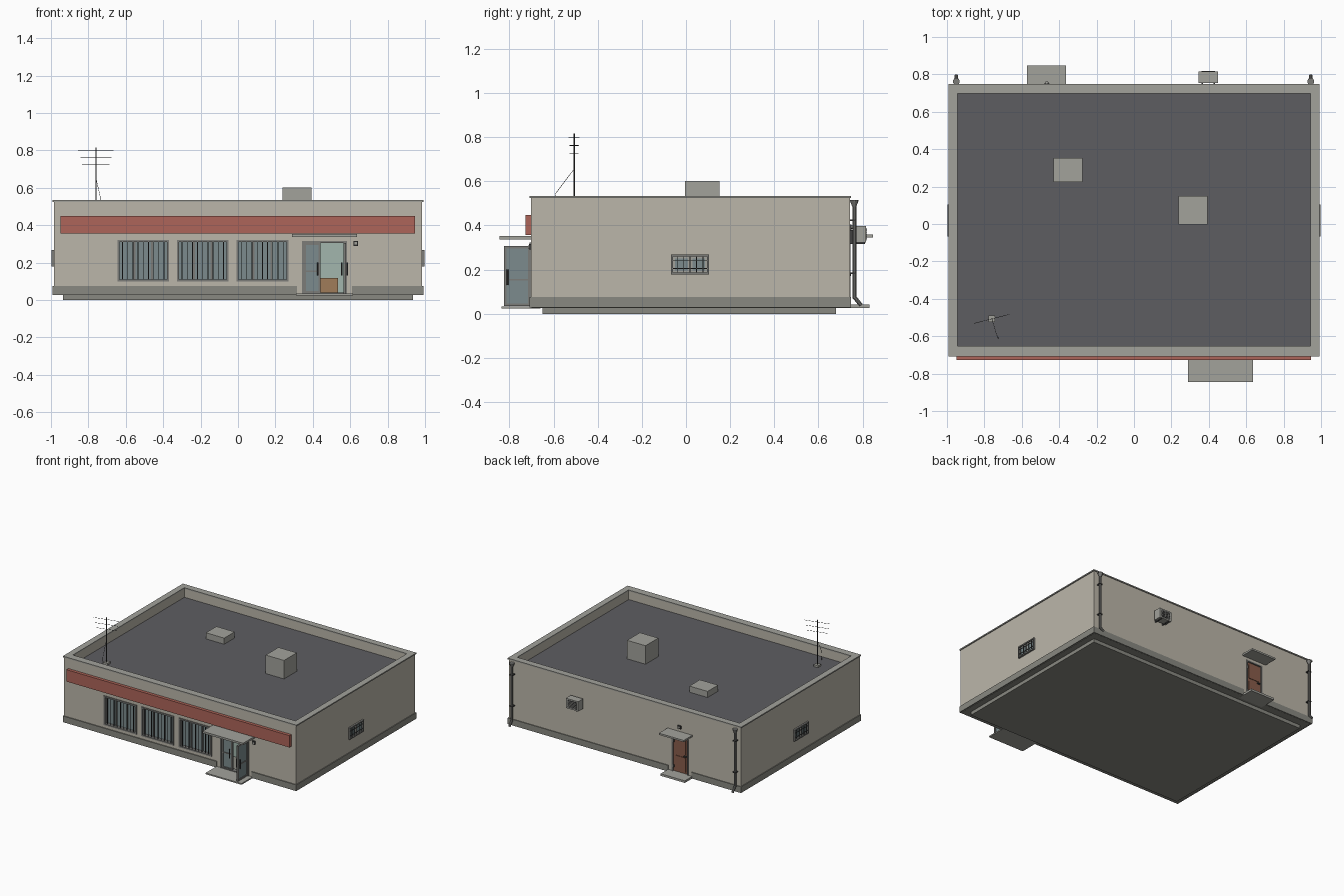
import bpy, bmesh, math
from mathutils import Vector, Matrix


def mat(name, r, g, b):
    m = bpy.data.materials.new(name)
    m.diffuse_color = (r, g, b, 1)
    return m


WALL = mat("wall_render", 0.50, 0.47, 0.40)
PLINTH = mat("plinth_grey", 0.25, 0.25, 0.22)
TRIM = mat("trim_stone", 0.36, 0.36, 0.33)
ROOF = mat("roof_felt", 0.11, 0.11, 0.12)
RED = mat("fascia_red", 0.42, 0.13, 0.10)
GLASS = mat("glass_blue", 0.20, 0.26, 0.27)
FRAME = mat("frame_grey", 0.20, 0.20, 0.19)
DARK = mat("dark_metal", 0.05, 0.05, 0.05)
BROWN = mat("door_brown", 0.25, 0.11, 0.07)
GREEN = mat("interior_green", 0.36, 0.47, 0.42)
WOOD = mat("wood", 0.35, 0.20, 0.10)


def finish(name, bm, m):
    me = bpy.data.meshes.new(name)
    bm.to_mesh(me)
    bm.free()
    ob = bpy.data.objects.new(name, me)
    bpy.context.collection.objects.link(ob)
    if m:
        me.materials.append(m)
    return ob


def boxes(name, m, *specs):
    """Each spec is x0, x1, y0, y1, z0, z1."""
    bm = bmesh.new()
    for x0, x1, y0, y1, z0, z1 in specs:
        mx = Matrix.Translation(((x0 + x1) / 2, (y0 + y1) / 2, (z0 + z1) / 2))
        s = Matrix.Diagonal((abs(x1 - x0), y1 - y0, z1 - z0, 1))
        bmesh.ops.create_cube(bm, size=1, matrix=mx @ s)
    return finish(name, bm, m)


def rods(name, m, *specs, sides=8):
    """Each spec is start, end, start radius, end radius."""
    bm = bmesh.new()
    for a, b, r0, r1 in specs:
        a, b = Vector(a), Vector(b)
        rot = (b - a).to_track_quat('Z', 'Y').to_matrix().to_4x4()
        bmesh.ops.create_cone(bm, cap_ends=True, segments=sides, radius1=r0, radius2=r1,
                              depth=(b - a).length, matrix=Matrix.Translation((a + b) / 2) @ rot)
    return finish(name, bm, m)


def ring(x0, x1, y0, y1, z0, z1, t):
    """Four bars of an upright frame facing y."""
    return [(x0, x0 + t, y0, y1, z0, z1), (x1 - t, x1, y0, y1, z0, z1),
            (x0 + t, x1 - t, y0, y1, z0, z0 + t), (x0 + t, x1 - t, y0, y1, z1 - t, z1)]


def cut(ob, *specs):
    c = boxes("cutter", None, *specs)
    c.hide_render = True
    md = ob.modifiers.new("cut", 'BOOLEAN')
    md.operation, md.solver, md.object = 'DIFFERENCE', 'EXACT', c
    bpy.context.view_layer.objects.active = ob
    bpy.ops.object.modifier_apply(modifier=md.name)
    bpy.data.objects.remove(c)


# Shell: hollow walls with door and window openings
WIN = [-0.645, -0.327, -0.008]
WW, WZ0, WZ1 = 0.277, 0.098, 0.322
walls = boxes("walls", WALL, (-0.985, 0.985, -0.702, 0.742, 0.03, 0.526))
cut(walls, (-0.945, 0.945, -0.655, 0.70, -0.1, 0.7))
cut(walls, *[(x, x + WW, -0.8, -0.6, WZ0, WZ1) for x in WIN],
    (0.343, 0.583, -0.8, -0.6, 0.0, 0.315), (-0.54, -0.40, 0.6, 0.8, 0.0, 0.325))
boxes("foundation", PLINTH, (-0.935, 0.935, -0.65, 0.68, 0, 0.03))
boxes("floor", PLINTH, (-0.98, 0.98, -0.70, 0.74, 0.027, 0.034))
boxes("roof", ROOF, (-0.95, 0.95, -0.66, 0.705, 0.44, 0.46))
boxes("coping", TRIM, (-0.992, 0.992, -0.708, -0.653, 0.525, 0.534),
      (-0.992, 0.992, 0.698, 0.748, 0.525, 0.534),
      (-0.992, -0.945, -0.653, 0.698, 0.525, 0.534),
      (0.945, 0.992, -0.653, 0.698, 0.525, 0.534))
boxes("plinth", PLINTH, (-0.991, 0.315, -0.709, -0.70, 0.028, 0.075),
      (0.61, 0.991, -0.709, -0.70, 0.028, 0.075),
      (-0.991, -0.57, 0.74, 0.748, 0.028, 0.075), (-0.37, 0.991, 0.74, 0.748, 0.028, 0.075),
      (-0.991, -0.983, -0.70, 0.74, 0.028, 0.075), (0.983, 0.991, -0.70, 0.74, 0.028, 0.075))
boxes("fascia_board", RED, (-0.948, 0.945, -0.726, -0.70, 0.357, 0.448))

# Roof boxes
boxes("vent_box", TRIM, (0.238, 0.394, -0.004, 0.151, 0.455, 0.602))
boxes("roof_hatch", TRIM, (-0.43, -0.275, 0.225, 0.352, 0.455, 0.507))

# Barred shop windows
for x in WIN:
    x1 = x + WW
    boxes("shop_window_frame", FRAME, *ring(x, x1, -0.708, -0.67, WZ0, WZ1, 0.011),
          *[(x + WW * f - 0.005, x + WW * f + 0.005, -0.69, -0.67, WZ0, WZ1) for f in (0.33, 0.67)])
    boxes("shop_window_glass", GLASS, (x, x1, -0.682, -0.676, WZ0, WZ1))
    boxes("shop_window_bars", DARK,
          *[(x + WW * i / 10 - 0.002, x + WW * i / 10 + 0.002, -0.703, -0.699, WZ0, WZ1)
            for i in range(1, 10)])

# Entrance: one leaf shut, one leaf swung open, vestibule behind
boxes("entrance_frame", FRAME, *ring(0.343, 0.583, -0.706, -0.67, 0.03, 0.315, 0.009))
boxes("shut_leaf_frame", FRAME, *ring(0.352, 0.441, -0.70, -0.685, 0.036, 0.306, 0.011),
      (0.36, 0.435, -0.70, -0.685, 0.15, 0.158))
boxes("shut_leaf_glass", GLASS, (0.355, 0.438, -0.695, -0.69, 0.04, 0.302))
boxes("open_leaf_frame", FRAME, (0.563, 0.577, -0.825, -0.814, 0.035, 0.306),
      (0.563, 0.577, -0.715, -0.704, 0.035, 0.306), (0.563, 0.577, -0.814, -0.715, 0.035, 0.046),
      (0.563, 0.577, -0.814, -0.715, 0.295, 0.306), (0.563, 0.577, -0.814, -0.715, 0.15, 0.158))
boxes("open_leaf_glass", GLASS, (0.568, 0.572, -0.82, -0.71, 0.04, 0.302))
rods("door_pulls", DARK, ((0.427, -0.711, 0.13), (0.427, -0.711, 0.20), 0.004, 0.004),
     ((0.555, -0.808, 0.13), (0.555, -0.808, 0.20), 0.004, 0.004),
     ((0.585, -0.808, 0.13), (0.585, -0.808, 0.20), 0.004, 0.004))
boxes("vestibule", GREEN, (0.31, 0.62, -0.50, -0.49, 0.03, 0.445),
      (0.30, 0.31, -0.66, -0.49, 0.03, 0.445), (0.62, 0.63, -0.66, -0.49, 0.03, 0.445))
boxes("inner_counter", WOOD, (0.42, 0.535, -0.60, -0.51, 0.03, 0.118))
boxes("entrance_canopy", TRIM, (0.29, 0.635, -0.845, -0.70, 0.337, 0.352))
boxes("entrance_step", TRIM, (0.31, 0.615, -0.835, -0.66, 0.024, 0.034))
boxes("entrance_lamp", DARK, (0.618, 0.641, -0.712, -0.70, 0.29, 0.316))
boxes("entrance_lamp_face", TRIM, (0.623, 0.636, -0.716, -0.71, 0.296, 0.31))

# Side windows with cage grilles, on both sides
for s in (-1, 1):
    def side(name, m, *specs):
        boxes(name, m, *[(s * a, s * b, *rest) for a, b, *rest in specs])
    y0, y1, z0, z1, t = -0.067, 0.104, 0.178, 0.268, 0.009
    side("side_window_frame", FRAME, (0.98, 0.998, y0, y0 + t, z0, z1),
         (0.98, 0.998, y1 - t, y1, z0, z1), (0.98, 0.998, y0 + t, y1 - t, z0, z0 + t),
         (0.98, 0.998, y0 + t, y1 - t, z1 - t, z1))
    side("side_window_sash", TRIM, (0.98, 0.988, y0, y1, z0, z1))
    side("side_window_glass", GLASS, (0.98, 0.99, -0.05, 0.008, 0.195, 0.25),
         (0.98, 0.99, 0.029, 0.087, 0.195, 0.25))
    side("side_window_bars", DARK,
         *[(0.994, 0.997, y - 0.0018, y + 0.0018, z0, z1) for y in (-0.04, -0.01, 0.018, 0.047, 0.077)],
         *[(0.994, 0.997, y0, y1, z - 0.0018, z + 0.0018) for z in (0.205, 0.24)])

# Back door
boxes("back_door_frame", FRAME, *ring(-0.54, -0.40, 0.72, 0.746, 0.03, 0.325, 0.01))
boxes("back_door", BROWN, (-0.53, -0.41, 0.72, 0.735, 0.035, 0.316))
boxes("back_door_panels", BROWN, (-0.515, -0.425, 0.735, 0.739, 0.055, 0.165),
      (-0.515, -0.425, 0.735, 0.739, 0.19, 0.30))
boxes("back_door_fittings", DARK, (-0.522, -0.50, 0.735, 0.747, 0.172, 0.18),
      (-0.418, -0.408, 0.733, 0.743, 0.07, 0.09), (-0.418, -0.408, 0.733, 0.743, 0.265, 0.285))
boxes("back_canopy", TRIM, (-0.573, -0.363, 0.74, 0.847, 0.345, 0.358))
boxes("back_step", TRIM, (-0.573, -0.367, 0.70, 0.832, 0.026, 0.042))
boxes("back_lamp_plate", DARK, (-0.48, -0.452, 0.74, 0.75, 0.38, 0.405))
rods("back_lamp", TRIM, ((-0.466, 0.748, 0.392), (-0.466, 0.762, 0.392), 0.009, 0.007), sides=12)

# Air conditioner
boxes("air_conditioner", TRIM, (0.345, 0.449, 0.755, 0.815, 0.322, 0.397))
boxes("air_conditioner_brackets", DARK,
      *[(x, x + 0.006, 0.74, 0.81, 0.316, 0.322) for x in (0.362, 0.426)],
      *[(x, x + 0.006, 0.74, 0.756, 0.316, 0.38) for x in (0.362, 0.426)])
boxes("air_conditioner_grille", DARK, (0.36, 0.434, 0.814, 0.817, 0.332, 0.388))
boxes("air_conditioner_slats", TRIM,
      *[(0.36, 0.434, 0.816, 0.819, 0.338 + i * 0.01, 0.341 + i * 0.01) for i in range(5)])

# Drainpipes with hoppers, clips and kicked-out shoes
for x in (-0.95, 0.945):
    rods("drainpipe", FRAME,
         ((x, 0.762, 0.485), (x, 0.762, 0.508), 0.009, 0.018),
         ((x, 0.762, 0.508), (x, 0.762, 0.515), 0.019, 0.019),
         ((x, 0.762, 0.072), (x, 0.762, 0.49), 0.009, 0.009),
         ((x, 0.762, 0.076), (x, 0.793, 0.038), 0.009, 0.009), sides=10)
    boxes("drainpipe_clips", DARK,
          *[(x - 0.012, x + 0.012, 0.74, 0.773, z, z + 0.007) for z in (0.18, 0.42)])

# Roof aerial: mast, tilted cross rods and a guy wire
ax, ay = -0.76, -0.507
boxes("aerial_base", TRIM, (ax - 0.018, ax + 0.018, ay - 0.018, ay + 0.018, 0.455, 0.475))
d = Vector((math.cos(0.25), math.sin(0.25), 0))
elements = []
for z, half in ((0.80, 0.098), (0.762, 0.085), (0.725, 0.075)):
    c = Vector((ax, ay, z))
    elements.append((c - d * half, c + d * half, 0.0013, 0.0013))
rods("aerial", DARK, ((ax, ay, 0.47), (ax, ay, 0.816), 0.0035, 0.0035), *elements,
     ((ax, ay, 0.655), (-0.735, -0.59, 0.545), 0.0011, 0.0011),
     ((-0.735, -0.59, 0.545), (-0.725, -0.612, 0.46), 0.0011, 0.0011), sides=6)
